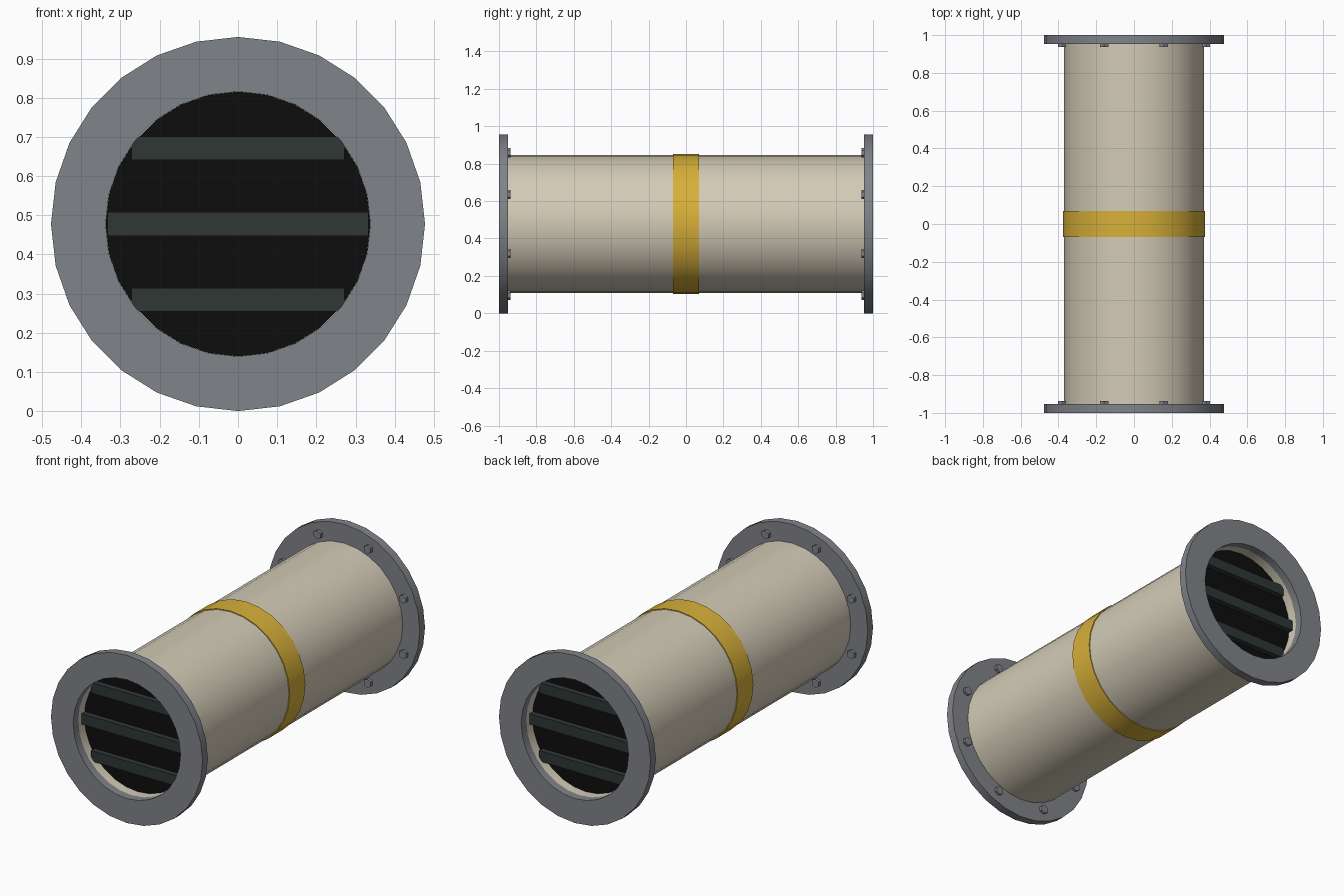
import bpy, math
from mathutils import Matrix, Vector
import bmesh

if "Cube" in bpy.data.objects:
    bpy.data.objects.remove(bpy.data.objects["Cube"])

SIDES = 28
CZ = 0.4775          # height of the pipe axis


def mat(name, rgb):
    m = bpy.data.materials.new(name)
    lin = [((c / 255 + 0.055) / 1.055) ** 2.4 if c > 10 else c / 255 / 12.92 for c in rgb]
    m.diffuse_color = (*lin, 1)
    m.use_nodes = True
    m.node_tree.nodes["Principled BSDF"].inputs["Base Color"].default_value = m.diffuse_color
    return m


TAN = mat("tan paint", (211, 203, 183))
GOLD = mat("gold band", (216, 176, 57))
GREY = mat("flange grey", (128, 131, 136))
BAR = mat("dark green grey", (46, 55, 53))
BLACK = mat("black", (13, 13, 13))


def finish(bm, name, material, smooth=True):
    bmesh.ops.recalc_face_normals(bm, faces=bm.faces)
    me = bpy.data.meshes.new(name)
    bm.to_mesh(me)
    bm.free()
    me.materials.append(material)
    ob = bpy.data.objects.new(name, me)
    bpy.context.collection.objects.link(ob)
    if smooth:
        bpy.ops.object.select_all(action='DESELECT')
        ob.select_set(True)
        bpy.context.view_layer.objects.active = ob
        bpy.ops.object.shade_smooth_by_angle(angle=math.radians(30))
    return ob


def ring(name, r_in, r_out, y0, y1, material):
    """Hollow ring about the pipe axis, swept from a rectangular profile."""
    bm = bmesh.new()
    loops = []
    for i in range(SIDES):
        a = 2 * math.pi * i / SIDES
        d = Vector((math.cos(a), 0, math.sin(a)))
        loops.append([bm.verts.new(d * r + Vector((0, y, CZ)))
                      for r, y in ((r_in, y0), (r_out, y0), (r_out, y1), (r_in, y1))])
    for i in range(SIDES):
        p, q = loops[i], loops[(i + 1) % SIDES]
        for k in range(4):
            n = (k + 1) % 4
            bm.faces.new((p[k], p[n], q[n], q[k]))
    return finish(bm, name, material)


def add_cyl(bm, x, z, r, y0, y1, sides):
    m = Matrix.Translation((x, (y0 + y1) / 2, z)) @ Matrix.Rotation(math.pi / 2, 4, 'X')
    bmesh.ops.create_cone(bm, cap_ends=True, segments=sides, radius1=r, radius2=r,
                          depth=abs(y1 - y0), matrix=m)


# Pipe body and middle band
ring("pipe_body", 0.338, 0.37, -0.955, 0.955, TAN)
ring("middle_band", 0.36, 0.375, -0.07, 0.07, GOLD)

for s, end in ((-1, "front"), (1, "back")):
    # End flange
    ring(end + "_flange", 0.338, 0.4775, s * 0.953, s * 1.0, GREY)

    # Hex nuts with stud ends on the inner side of the flange
    bm = bmesh.new()
    for i in range(8):
        a = math.radians(22.5 + 45 * i)
        x, z = 0.412 * math.cos(a), CZ + 0.412 * math.sin(a)
        add_cyl(bm, x, z, 0.025, s * 0.955, s * 0.937, 6)
    finish(bm, end + "_bolts", GREY, smooth=False)

    # Dark plug closing the pipe
    bm = bmesh.new()
    add_cyl(bm, 0, CZ, 0.3378, s * 0.90, s * 0.86, SIDES)
    finish(bm, end + "_plug", BLACK)

    # Grille bars
    bm = bmesh.new()
    for dz, half in ((-0.194, 0.272), (0, 0.333), (0.194, 0.272)):
        m = Matrix.Translation((0, s * 0.912, CZ + dz)) @ Matrix.Diagonal((2 * half, 0.04, 0.06, 1))
        bmesh.ops.create_cube(bm, size=1, matrix=m)
    finish(bm, end + "_grille_bars", BAR, smooth=False)
